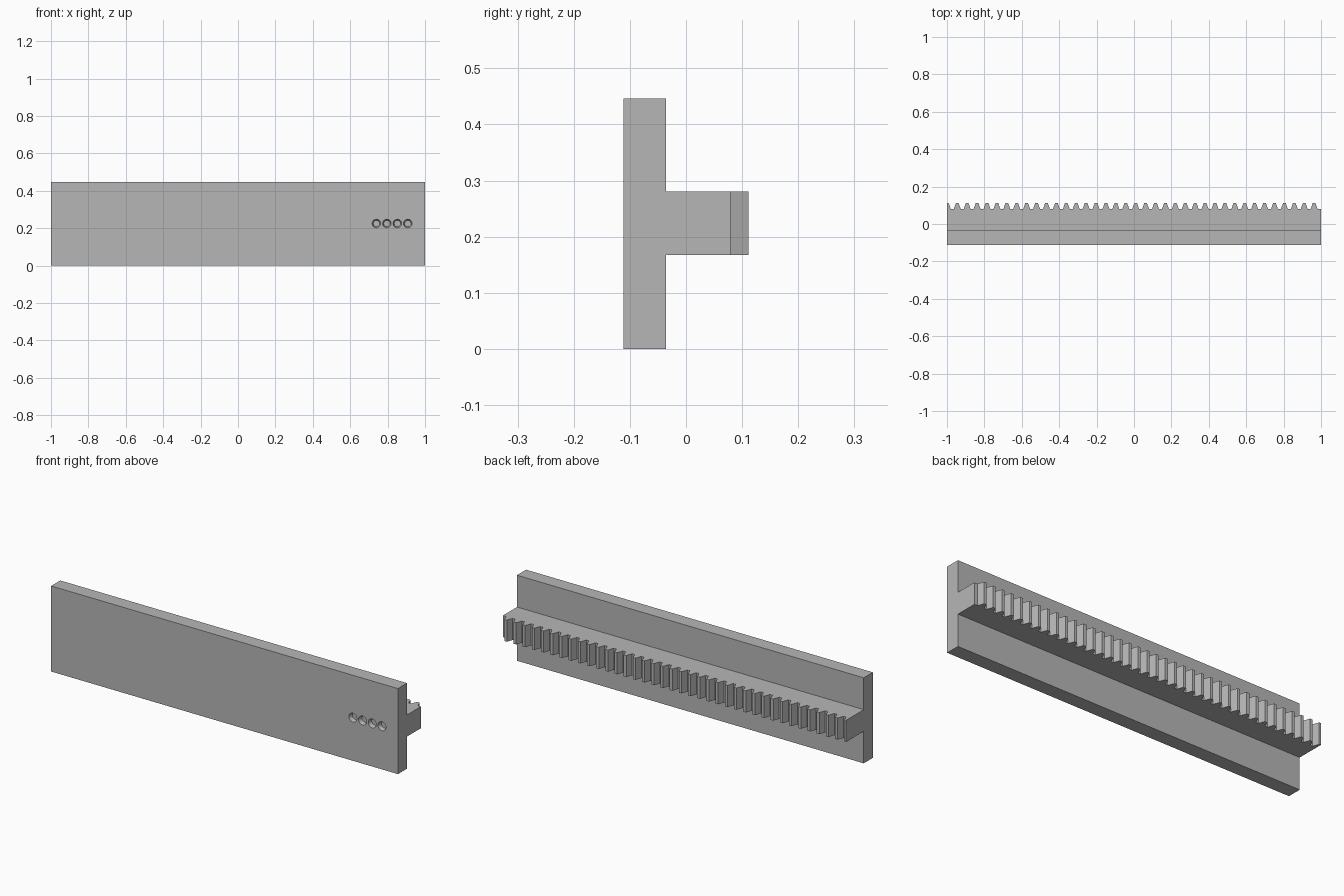
import bpy, bmesh, math
from mathutils import Matrix, Vector

cube = bpy.data.objects.get("Cube")
if cube:
    bpy.data.objects.remove(cube, do_unlink=True)

steel = bpy.data.materials.new("plain_grey")
steel.use_nodes = True
grey = (0.47, 0.47, 0.47, 1)
steel.diffuse_color = grey
steel.node_tree.nodes["Principled BSDF"].inputs["Base Color"].default_value = grey


def make_object(name, bm):
    bmesh.ops.recalc_face_normals(bm, faces=bm.faces)
    mesh = bpy.data.meshes.new(name)
    bm.to_mesh(mesh)
    bm.free()
    mesh.materials.append(steel)
    obj = bpy.data.objects.new(name, mesh)
    bpy.context.collection.objects.link(obj)
    return obj


def extrude_outline(name, outline, z0, z1):
    bm = bmesh.new()
    face = bm.faces.new([bm.verts.new((x, y, z0)) for x, y in outline])
    side = bmesh.ops.extrude_face_region(bm, geom=[face])
    top = [g for g in side["geom"] if isinstance(g, bmesh.types.BMVert)]
    bmesh.ops.translate(bm, verts=top, vec=Vector((0, 0, z1 - z0)))
    return make_object(name, bm)


FRONT, BACK = -0.111, -0.036
ROOT, TIP = 0.079, 0.111

# Flat mounting plate
plate = extrude_outline(
    "back_plate", [(-1, FRONT), (1, FRONT), (1, BACK), (-1, BACK)], 0, 0.446)

# Row of shallow tapered holes near one end of the plate
DEPTH = 0.02
bm = bmesh.new()
for i in range(4):
    place = Matrix.Translation((0.74 + i * 0.056, FRONT, 0.225))
    bmesh.ops.create_cone(
        bm, cap_ends=True, segments=32, radius1=0.029, radius2=0.017,
        depth=2 * DEPTH, matrix=place @ Matrix.Rotation(-math.pi / 2, 4, "X"))
cutter = make_object("hole_cutter", bm)
cutter.hide_render = True
cut = plate.modifiers.new("holes", "BOOLEAN")
cut.operation = "DIFFERENCE"
cut.solver = "EXACT"
cut.object = cutter
bpy.context.view_layer.objects.active = plate
bpy.ops.object.modifier_apply(modifier=cut.name)
bpy.data.objects.remove(cutter, do_unlink=True)

# Toothed rail: straight-sided teeth along the outer edge of a bar
PITCH, FIRST = 0.053, -0.998
TIP_HALF, ROOT_HALF = 0.0075, 0.019
edge = [(-1, TIP)]
for i in range(38):
    c = FIRST + i * PITCH
    for x, y in ((c - ROOT_HALF, ROOT), (c - TIP_HALF, TIP),
                 (c + TIP_HALF, TIP), (c + ROOT_HALF, ROOT)):
        if -1 < x < 1:
            edge.append((x, y))
edge.append((1, ROOT))
rail = extrude_outline(
    "toothed_rail", edge + [(1, BACK), (-1, BACK)], 0.167, 0.28)
